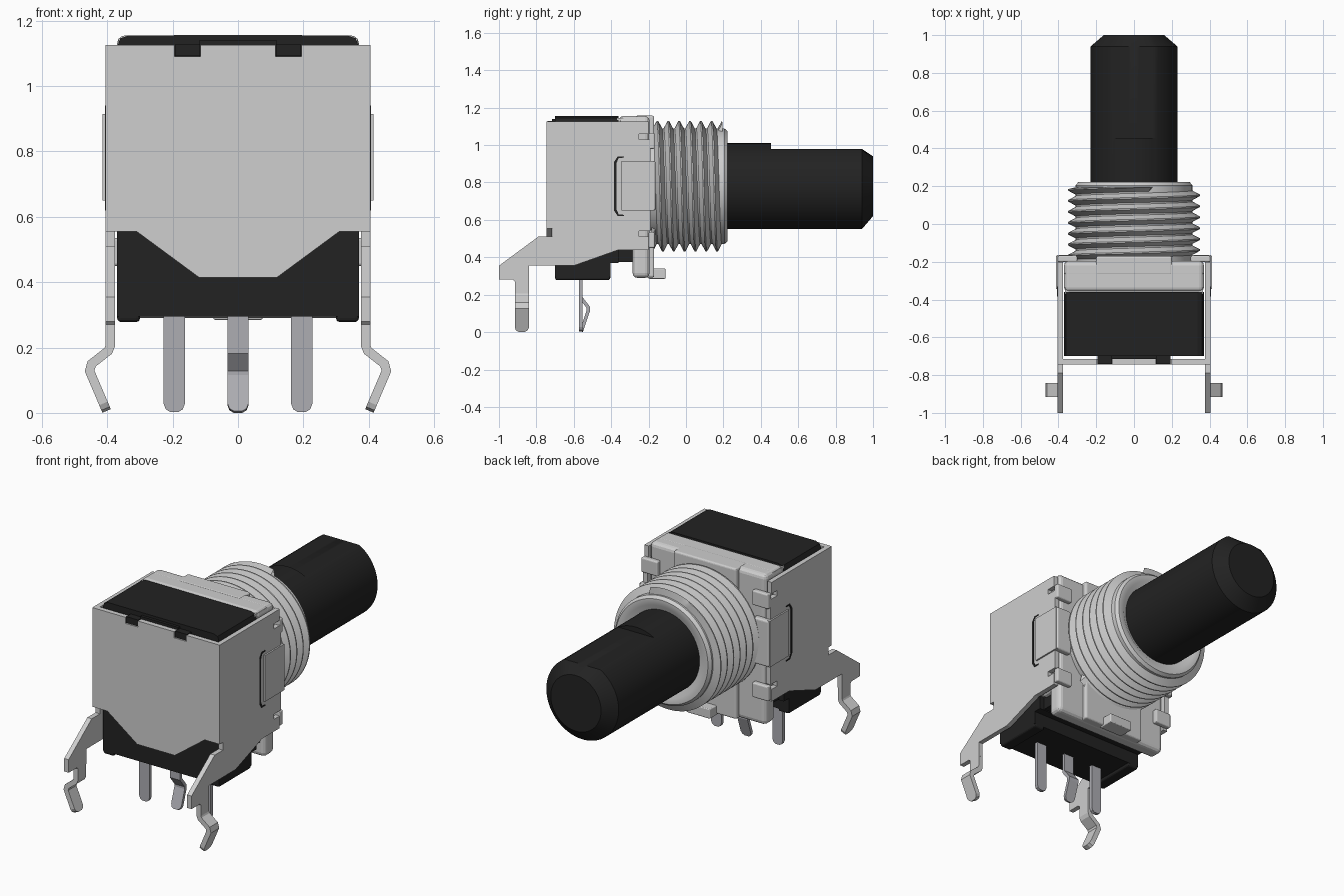
import bpy, bmesh, math
from mathutils import Vector

if "Cube" in bpy.data.objects:
    bpy.data.objects.remove(bpy.data.objects["Cube"])


def material(name, rgb):
    m = bpy.data.materials.new(name)
    m.diffuse_color = (*rgb, 1)
    m.use_nodes = True
    m.node_tree.nodes["Principled BSDF"].inputs["Base Color"].default_value = m.diffuse_color
    return m


METAL = material("light grey metal", (0.62, 0.62, 0.62))
BLACK = material("black plastic", (0.016, 0.016, 0.016))
TIN = material("tinned pin grey", (0.42, 0.42, 0.45))
AXIS_Z = 0.78  # height of the shaft axis


def finish(name, bm, mat, bevel=0.0, smooth=False):
    bmesh.ops.remove_doubles(bm, verts=bm.verts, dist=0.0002)
    bmesh.ops.recalc_face_normals(bm, faces=bm.faces)
    me = bpy.data.meshes.new(name)
    bm.to_mesh(me)
    bm.free()
    me.materials.append(mat)
    if smooth:
        me.shade_smooth()
        me.set_sharp_from_angle(angle=0.6)
    ob = bpy.data.objects.new(name, me)
    bpy.context.collection.objects.link(ob)
    if bevel:
        b = ob.modifiers.new("rounded edges", 'BEVEL')
        b.width, b.segments, b.limit_method = bevel, 3, 'ANGLE'
    return ob


def prism(name, pts, axis, a, b, mat, bevel=0.0):
    """Extrude a 2D outline along x (pts are y,z) or y (pts are x,z)."""
    bm = bmesh.new()
    co = (lambda p, t: (t, p[0], p[1])) if axis == 'x' else (lambda p, t: (p[0], t, p[1]))
    lo = [bm.verts.new(co(p, a)) for p in pts]
    hi = [bm.verts.new(co(p, b)) for p in pts]
    n = len(pts)
    bm.faces.new(lo)
    bm.faces.new(hi[::-1])
    for i in range(n):
        bm.faces.new((lo[i], lo[(i + 1) % n], hi[(i + 1) % n], hi[i]))
    return finish(name, bm, mat, bevel)


def box(name, x, y, z, mat, bevel=0.0):
    x = sorted(x)
    return prism(name, [(x[0], z[0]), (x[1], z[0]), (x[1], z[1]), (x[0], z[1])],
                 'y', y[0], y[1], mat, bevel)


def strip(name, path, thick, centre, width, bend, mat):
    """Bent sheet strip with a tapered tip; path is (offset, z), bending along x or y."""
    p = [Vector(q) for q in path]
    tip = (p[-1] - p[-2]).normalized()
    p = p[:-1] + [p[-1] - tip * 0.025, p[-1] - tip * 0.008, p[-1]]
    scale = [1] * (len(p) - 2) + [0.8, 0.4]
    bm = bmesh.new()
    rings = []
    for i, q in enumerate(p):
        t0 = (q - p[max(i - 1, 0)]).normalized()
        t1 = (p[min(i + 1, len(p) - 1)] - q).normalized()
        t = (t0 + t1).normalized()
        k = max(t.dot(t1 if t1.length else t0), 0.5)
        nrm = Vector((-t.y, t.x)) * thick / 2 / k
        ring = []
        for sn, sw in ((-1, -1), (1, -1), (1, 1), (-1, 1)):
            o, w = q + nrm * sn, centre + sw * width / 2 * scale[i]
            ring.append(bm.verts.new((o.x, w, o.y) if bend == 'x' else (w, o.x, o.y)))
        rings.append(ring)
    bm.faces.new(rings[0])
    bm.faces.new(rings[-1])
    for r, s in zip(rings, rings[1:]):
        for j in range(4):
            bm.faces.new((r[j], r[(j + 1) % 4], s[(j + 1) % 4], s[j]))
    return finish(name, bm, mat)


def turned(name, rings, mat, n=96):
    """Round part along y; each ring is (y, radius, height limit above the axis)."""
    bm = bmesh.new()
    rows = []
    for y, r, top in rings:
        rows.append([bm.verts.new((r * math.sin(2 * math.pi * i / n), y,
                                   AXIS_Z + min(top, r * math.cos(2 * math.pi * i / n))))
                     for i in range(n)])
    bm.faces.new(rows[0])
    bm.faces.new(rows[-1])
    for r, s in zip(rows, rows[1:]):
        for i in range(n):
            bm.faces.new((r[i], r[(i + 1) % n], s[(i + 1) % n], s[i]))
    return finish(name, bm, mat, smooth=True)


def thread(name, y0, y1, pitch, root, crest, mat, n=96):
    """Helical V thread along y."""
    prof = [(0.0, root), (0.12, root), (0.5, crest), (0.62, crest)]
    turns = int((y1 - y0) / pitch) + 3
    bm = bmesh.new()
    rows = []
    for k in range(turns):
        for f, r in prof:
            row = []
            for i in range(n + 1):
                a = 2 * math.pi * i / n
                y = y0 + (k - 1 + f + i / n) * pitch
                rr = r if y0 <= y <= y1 else root
                y = min(max(y, y0), y1)
                row.append(bm.verts.new((rr * math.sin(a), y, AXIS_Z + rr * math.cos(a))))
            rows.append(row)
    for r, s in zip(rows, rows[1:]):
        for i in range(n):
            q = (r[i], r[i + 1], s[i + 1], s[i])
            if max(v.co.y for v in q) - min(v.co.y for v in q) > 1e-5:
                bm.faces.new(q)
    loose = [v for v in bm.verts if not v.link_faces]
    bmesh.ops.delete(bm, geom=loose, context='VERTS')
    return finish(name, bm, mat, smooth=True)


# Shaft with a flat and chamfered end
turned("shaft", [(0.0, 0.23, 1), (0.455, 0.23, 1), (0.455, 0.23, 0.2),
                 (0.94, 0.23, 0.2), (1.0, 0.16, 0.2)], BLACK)

# Threaded bushing
thread("bushing_thread", -0.185, 0.195, 0.058, 0.308, 0.35, METAL)
turned("bushing_core", [(-0.22, 0.309, 1), (0.205, 0.309, 1), (0.222, 0.295, 1),
                        (0.222, 0.26, 1), (0.205, 0.235, 1)], METAL)

# Cast mounting plate with raised centre panel
box("plate_rear", (-0.37, 0.37), (-0.36, -0.24), (0.44, 1.155), METAL, 0.025)
box("plate_joint", (-0.365, 0.365), (-0.37, -0.26), (0.45, 1.145), METAL)
box("plate_face", (-0.37, 0.37), (-0.285, -0.195), (0.29, 1.155), METAL, 0.025)
box("plate_centre", (-0.2, 0.2), (-0.27, -0.17), (0.292, 1.157), METAL, 0.01)
box("bottom_tab", (-0.075, 0.075), (-0.2, -0.11), (0.285, 0.34), METAL, 0.005)

# Plastic housing
prism("housing", [(-0.37, 0.295), (0.37, 0.295), (0.37, 1.12), (0.36, 1.146), (0.335, 1.155),
                  (-0.335, 1.155), (-0.36, 1.146), (-0.37, 1.12)], 'y', -0.7, -0.405, BLACK)
prism("housing_back", [(-0.37, 0.37), (0.37, 0.37), (0.37, 1.12), (0.36, 1.146), (0.335, 1.155),
                       (-0.335, 1.155), (-0.36, 1.146), (-0.37, 1.12)], 'y', -0.41, -0.36, BLACK)
box("housing_seat", (-0.34, 0.34), (-0.37, -0.28), (0.375, 0.45), BLACK)
box("housing_front_rim", (-0.12, 0.12), (-0.716, -0.69), (1.08, 1.14), BLACK)

# Sheet metal front with two notches and a tapered lower edge
half = [(0.12, 0.415), (0.31, 0.555), (0.405, 0.555), (0.405, 1.125), (0.195, 1.125),
        (0.195, 1.09), (0.115, 1.09), (0.115, 1.125)]
prism("frame_front", half + [(-x, z) for x, z in reversed(half)], 'y', -0.745, -0.716, METAL)

side = [(-0.745, 1.125), (-0.2, 1.125), (-0.2, 1.06), (-0.25, 1.06), (-0.25, 1.03),
        (-0.19, 1.03), (-0.19, 0.54), (-0.25, 0.54), (-0.25, 0.51), (-0.2, 0.51),
        (-0.2, 0.44), (-0.36, 0.44), (-0.60, 0.355), (-0.84, 0.355), (-0.84, 0.27),
        (-0.915, 0.27), (-0.925, 0.28), (-1.0, 0.28), (-1.0, 0.355), (-0.79, 0.51),
        (-0.715, 0.51), (-0.715, 0.555), (-0.745, 0.555)]
slot = [(-0.33, 0.94), (-0.365, 0.94), (-0.385, 0.91), (-0.385, 0.65), (-0.365, 0.62),
        (-0.33, 0.62), (-0.332, 0.627), (-0.36, 0.63), (-0.371, 0.655), (-0.371, 0.905),
        (-0.36, 0.93), (-0.332, 0.933)]
for s, tag in ((1, "right"), (-1, "left")):
    # Side wall, window slot and the clips folded over the plate
    prism(tag + "_frame_side", side, 'x', s * 0.377, s * 0.405, METAL)
    prism(tag + "_window_slot", slot, 'x', s * 0.404, s * 0.407, BLACK)
    box(tag + "_clip_strip", (s * 0.40, s * 0.414), (-0.345, -0.17), (0.65, 0.915), METAL)
    box(tag + "_clip_fold", (s * 0.31, s * 0.412), (-0.2, -0.163), (0.65, 0.915), METAL, 0.01)
    for label, z in (("upper", 0.98), ("lower", 0.45)):
        box(tag + "_" + label + "_finger", (s * 0.30, s * 0.405), (-0.2, -0.168),
            (z, z + 0.085), METAL, 0.008)
    # Snap-in leg
    strip(tag + "_snap_leg", [(s * 0.391, 0.29), (s * 0.391, 0.205), (s * 0.397, 0.19),
                              (s * 0.448, 0.15), (s * 0.454, 0.128), (s * 0.402, 0.006)],
          0.028, -0.878, 0.075, 'x', METAL)
    # Housing foot and notch filler
    box(tag + "_foot", (s * 0.30, s * 0.37), (-0.7, -0.405), (0.278, 0.36), BLACK, 0.012)
    box(tag + "_notch_lug", (s * 0.117, s * 0.193), (-0.74, -0.69), (1.092, 1.128), BLACK)
    # Straight terminal pin
    strip(tag + "_pin", [(-0.563, 0.31), (-0.563, 0.2), (-0.563, 0.003)],
          0.02, s * 0.195, 0.065, 'y', TIN)

# Kinked middle terminal pin
strip("middle_pin", [(-0.563, 0.31), (-0.563, 0.185), (-0.522, 0.132), (-0.522, 0.115),
                     (-0.56, 0.003)], 0.018, 0, 0.065, 'y', TIN)
